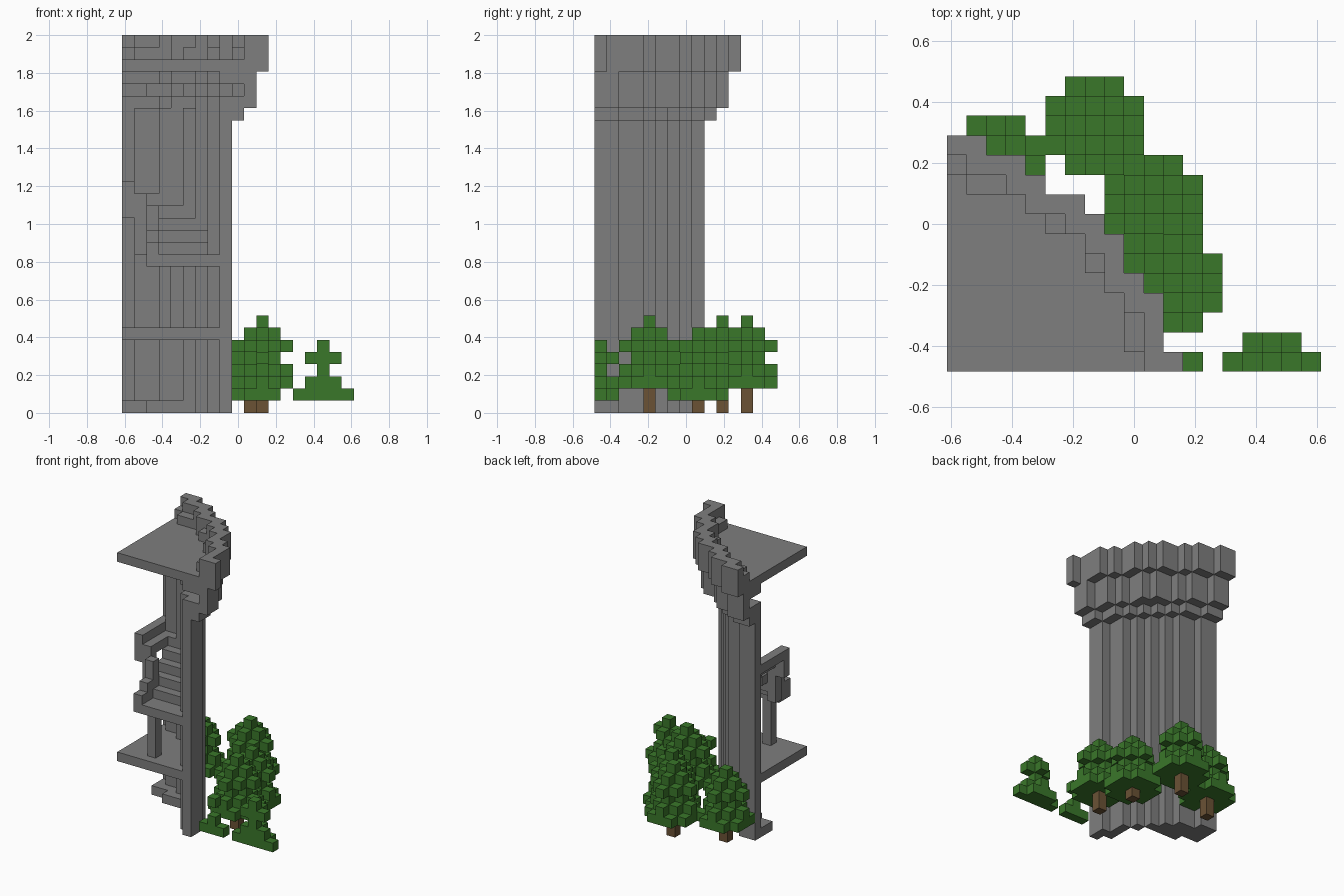
import bpy, bmesh
from mathutils import Vector

cube = bpy.data.objects.get("Cube")
if cube:
    bpy.data.objects.remove(cube, do_unlink=True)

U = 2 / 31                                # one block
ORIGIN = Vector((-9.5, -7.5, 0))          # grid corner, in blocks


def material(name, color):
    m = bpy.data.materials.new(name)
    m.use_nodes = True
    m.diffuse_color = (*color, 1)
    m.node_tree.nodes["Principled BSDF"].inputs["Base Color"].default_value = (*color, 1)
    return m


STONE = material("grey stone", (0.21, 0.21, 0.21))
LEAF = material("leaf green", (0.042, 0.185, 0.023))
BARK = material("bark brown", (0.145, 0.085, 0.036))


def build(name, cells, mat):
    """Make one mesh holding only the exposed faces of a set of blocks."""
    bm = bmesh.new()
    verts = {}
    for c in cells:
        for axis in range(3):
            for side in (0, 1):
                n = list(c)
                n[axis] += 2 * side - 1
                if tuple(n) in cells:
                    continue
                loop = []
                for a, b in ((0, 0), (1, 0), (1, 1), (0, 1)):
                    p = list(c)
                    p[axis] += side
                    p[(axis + 1) % 3] += a
                    p[(axis + 2) % 3] += b
                    p = tuple(p)
                    if p not in verts:
                        verts[p] = bm.verts.new((Vector(p) + ORIGIN) * U)
                    loop.append(verts[p])
                bm.faces.new(loop if side else loop[::-1])
    mesh = bpy.data.meshes.new(name)
    bm.to_mesh(mesh)
    bm.free()
    mesh.materials.append(mat)
    obj = bpy.data.objects.new(name, mesh)
    bpy.context.collection.objects.link(obj)


def plan(outer, inner=()):
    """Plan cells between two depth profiles."""
    return {(i, j) for i, h in enumerate(outer)
            for j in range(inner[i] if i < len(inner) else 0, h)}


def stack(cells, low, high):
    return {(i, j, k) for i, j in cells for k in range(low, high)}


# Tower outlines: depth of each column of blocks
CROWN = [12, 12, 11, 11, 10, 9, 9, 8, 7, 5, 4, 1]
CORBEL = [11, 11, 10, 10, 9, 8, 8, 7, 5, 4, 2]
LOWER_CORBEL = [10, 10, 9, 9, 8, 7, 6, 5, 4, 2]
BODY = [9, 9, 8, 8, 7, 6, 5, 4, 2]
ROOM = [8, 7, 7, 6, 6, 5, 4, 1]
UPPER_ROOM = [8, 8, 8, 7, 6, 6, 4, 1]

# Shaft, corbels and the groove behind them
tower = stack(plan(BODY, ROOM), 0, 24)
tower |= stack(plan(LOWER_CORBEL, ROOM), 24, 25)
tower |= stack(plan(CORBEL, UPPER_ROOM), 25, 28)
tower -= stack(plan(LOWER_CORBEL), 26, 27)
# Roof deck and stepped parapet
tower |= stack(plan(CROWN), 28, 29)
tower |= stack(plan(CROWN, [10, 9, 9, 9, 8, 7, 7, 5, 4, 1]), 29, 30)
tower |= stack(plan(CROWN, [11, 10, 10, 9, 8, 8, 7, 6, 4, 3]), 30, 31)
build("tower_wall", tower, STONE)

# Lower floor and entry ledge
build("lower_floor", stack(plan(ROOM), 6, 7), STONE)
ledge = {(i, j) for i, j in plan(ROOM) if i < 5 and j >= (6 if i < 2 else 5)}
build("entry_ledge", stack(ledge, 0, 1), STONE)

# Stair: landing in front, one block of rise for each row behind it
stair = set()
for i, j in plan(ROOM):
    row = 12 + max(0, j - 1)
    if i >= 2:
        stair.add((i, j, row))
    elif j >= 4:
        stair.add((i, j, max(row, 18 - i)))
# Inner curb
for cell, low, high in (((2, 0), 12, 14), ((2, 1), 12, 15), ((2, 2), 13, 17),
                        ((1, 3), 13, 18), ((0, 3), 16, 19)):
    stair |= stack({cell}, low, high)
build("spiral_stair", stair, STONE)
build("stair_post", stack({(3, 1)}, 7, 12), STONE)

# Conifers, clipped at the model border
LAYERS = ("round", 2, 1, 2, 1, 0)
TREES = (("right_tree", 11, 4, 2), ("middle_tree", 10, 8, 1), ("back_tree", 7, 12, 2),
         ("far_tree", 2, 10, 2), ("front_bush", 16, -1, 1), ("low_leaves", 11, -2, 1))
for name, x, y, base in TREES:
    leaves = set()
    for n, size in enumerate(LAYERS):
        for dx in range(-2, 3):
            for dy in range(-2, 3):
                d = abs(dx) + abs(dy)
                i, j = x + dx, y + dy
                if d <= (3 if size == "round" else size) and i >= 0 and j >= 0:
                    if (i, j) not in plan(BODY):
                        leaves.add((i, j, base + n))
    build(name + "_leaves", leaves, LEAF)
    if y >= 0:
        build(name + "_trunk", stack({(x, y)}, 0, base), BARK)
